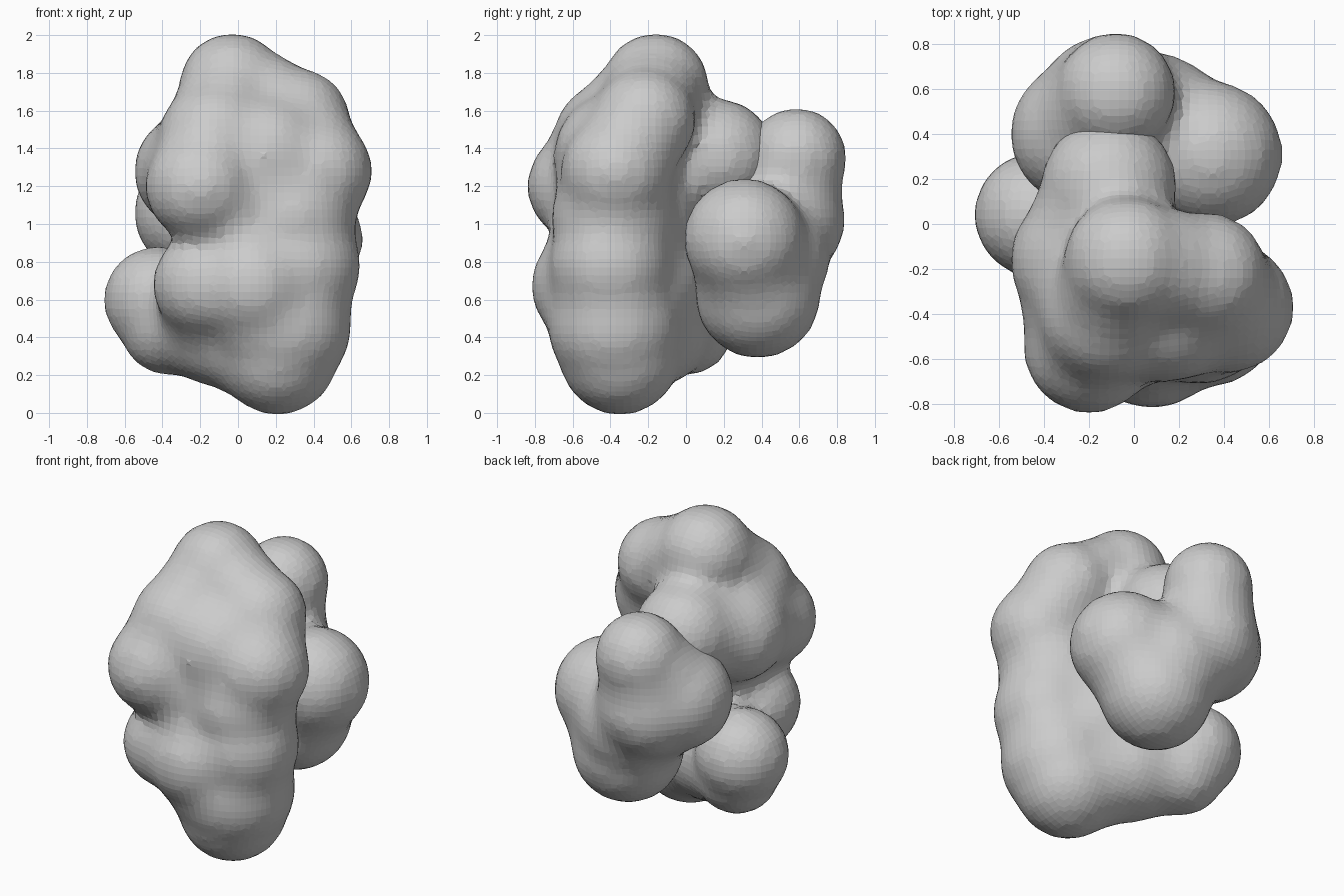
import bpy
import bmesh
from itertools import combinations
from mathutils import Matrix, Vector

if "Cube" in bpy.data.objects:
    bpy.data.objects.remove(bpy.data.objects["Cube"])


def blob_cluster(name, balls, reach=0.42, voxel=0.044, steps=12):
    """Fuse (x, y, z, radius) balls, bridging close neighbours, into one soft lump."""
    balls = [(Vector(b[:3]), b[3]) for b in balls]
    bridges = [((p + q) / 2, 0.47 * (r + s))
               for (p, r), (q, s) in combinations(balls, 2)
               if (p - q).length < reach]
    bm = bmesh.new()
    grow = 0.018  # makes up for the shrinkage of smoothing
    for centre, radius in balls + bridges:
        bmesh.ops.create_icosphere(bm, subdivisions=3, radius=radius + grow,
                                   matrix=Matrix.Translation(centre))
    mesh = bpy.data.meshes.new(name)
    bm.to_mesh(mesh)
    bm.free()
    obj = bpy.data.objects.new(name, mesh)
    bpy.context.collection.objects.link(obj)
    remesh = obj.modifiers.new("fuse", 'REMESH')
    remesh.mode = 'VOXEL'
    remesh.voxel_size = voxel
    smooth = obj.modifiers.new("blend", 'SMOOTH')
    smooth.factor = 0.5
    smooth.iterations = steps
    return obj


# Tall front lump
blob_cluster("front_lump", [
    (-0.03, -0.16, 1.73, 0.27),   # crown
    (0.32, -0.22, 1.55, 0.26),    # right shoulder
    (0.42, -0.37, 1.28, 0.28),    # right bulge
    (-0.12, -0.40, 1.45, 0.29),   # upper front
    (0.15, -0.37, 1.36, 0.32),
    (-0.20, -0.55, 1.20, 0.28),   # front left knob
    (-0.24, -0.16, 1.28, 0.30),   # left side
    (-0.11, 0.17, 1.36, 0.29),    # ridge toward the back
    (0.05, -0.32, 1.02, 0.37),    # core
    (0.29, -0.38, 1.03, 0.32),
    (0.33, -0.40, 0.78, 0.31),    # right waist
    (0.08, -0.52, 0.67, 0.29),    # front waist
    (-0.17, -0.45, 0.68, 0.27),   # left waist
    (0.05, -0.25, 0.72, 0.34),
    (0.25, -0.38, 0.46, 0.34),
    (0.21, -0.35, 0.31, 0.31),    # foot
    (-0.10, -0.18, 0.46, 0.31),
    (-0.37, 0.00, 0.45, 0.24),
    (-0.43, 0.04, 0.60, 0.27),    # lower left knob
])

# Rear lump tucked against the front one
blob_cluster("back_lump", [
    (-0.08, 0.585, 1.35, 0.255),  # rear top knob
    (-0.23, 0.40, 1.06, 0.31),    # rear left bulge
    (-0.11, 0.52, 1.02, 0.31),
    (0.34, 0.31, 0.92, 0.31),     # rear right bulge
    (0.08, 0.42, 0.83, 0.33),
    (0.15, 0.38, 0.62, 0.32),     # rear tip
])
